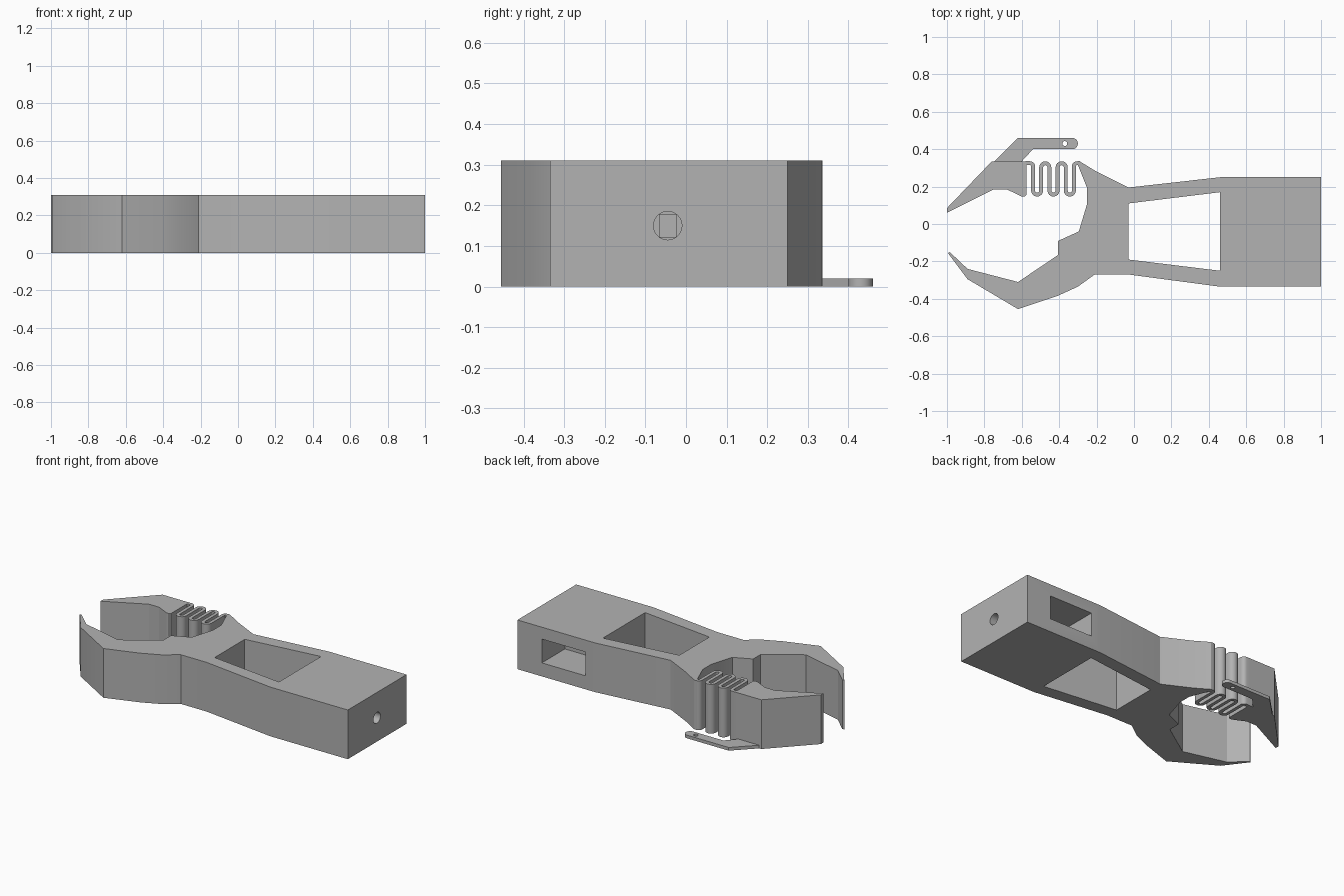
import bpy, bmesh, math
from mathutils import Vector

cube = bpy.data.objects.get("Cube")
if cube:
    bpy.data.objects.remove(cube, do_unlink=True)

HEIGHT = 0.31
COLOUR = (0.45, 0.45, 0.45, 1)

grey = bpy.data.materials.new("plain grey")
grey.use_nodes = True
grey.diffuse_color = COLOUR
grey.node_tree.nodes["Principled BSDF"].inputs["Base Color"].default_value = COLOUR


def prism(name, outline, z0=0, z1=HEIGHT):
    """Extrude a flat outline upwards."""
    bm = bmesh.new()
    face = bm.faces.new([bm.verts.new((x, y, z0)) for x, y in outline])
    top = bmesh.ops.extrude_face_region(bm, geom=[face])["geom"]
    verts = [v for v in top if isinstance(v, bmesh.types.BMVert)]
    bmesh.ops.translate(bm, verts=verts, vec=(0, 0, z1 - z0))
    bmesh.ops.recalc_face_normals(bm, faces=bm.faces)
    mesh = bpy.data.meshes.new(name)
    bm.to_mesh(mesh)
    bm.free()
    mesh.materials.append(grey)
    obj = bpy.data.objects.new(name, mesh)
    bpy.context.collection.objects.link(obj)
    return obj


def box(name, x0, x1, y0, y1, z0, z1):
    return prism(name, [(x0, y0), (x1, y0), (x1, y1), (x0, y1)], z0, z1)


def arc(cx, cy, r, start, end, steps=8):
    angles = [math.radians(start + (end - start) * i / steps) for i in range(steps + 1)]
    return [(cx + r * math.cos(a), cy + r * math.sin(a)) for a in angles]


def cut(obj, cutters):
    """Subtract the cutters, then remove them."""
    for c in cutters:
        c.hide_render = True
        mod = obj.modifiers.new(c.name, 'BOOLEAN')
        mod.operation, mod.solver, mod.object = 'DIFFERENCE', 'EXACT', c
    graph = bpy.context.evaluated_depsgraph_get()
    mesh = bpy.data.meshes.new_from_object(obj.evaluated_get(graph))
    obj.modifiers.clear()
    obj.data = mesh
    for c in cutters:
        bpy.data.objects.remove(c, do_unlink=True)


# Handle with the fixed jaw
body = prism("handle_and_fixed_jaw", [
    (-0.31, 0.335), (-0.29, 0.335), (-0.2, 0.28), (-0.03, 0.195), (0.46, 0.25),
    (1, 0.25), (1, -0.335), (0.46, -0.335), (-0.03, -0.27), (-0.21, -0.27),
    (-0.3, -0.335), (-0.41, -0.385), (-0.62, -0.455), (-0.89, -0.295),
    (-0.995, -0.155), (-0.985, -0.15), (-0.89, -0.24), (-0.62, -0.31),
    (-0.405, -0.165), (-0.405, -0.09), (-0.295, -0.04), (-0.25, 0.11),
    (-0.25, 0.19), (-0.3, 0.315)])

# Openings: large window, side pocket, round end hole and a narrow channel
window = prism("window_cutter", [(-0.03, 0.11), (0.46, 0.17), (0.46, -0.25), (-0.03, -0.19)],
               -0.1, HEIGHT + 0.1)
pocket = box("pocket_cutter", 0.525, 0.83, 0.02, 0.4, 0.085, 0.235)
hole = prism("hole_cutter", arc(0, 0, 0.035, 0, 345, 23), 0, 0.3)
hole.rotation_euler = (0, math.pi / 2, 0)
hole.location = (0.8, -0.045, 0.15)
channel = box("channel_cutter", 0.4, 0.85, -0.065, -0.025, 0.122, 0.178)
cut(body, [window, pocket, hole, channel])

# Moving jaw
prism("moving_jaw", [
    (-1, 0.06), (-1, 0.085), (-0.76, 0.335), (-0.575, 0.335), (-0.575, 0.155),
    (-0.585, 0.147), (-0.6, 0.147), (-0.68, 0.185), (-0.75, 0.185)])

# Folded spring joining the jaws: a ribbon along a winding path
PITCH, HALF = 0.0438, 0.0105
rods, r = 6, PITCH / 2
first = -0.54
low, high = 0.157, 0.325
path = [(-0.58, high)] + arc(first - 0.015, high - 0.015, 0.015, 90, 0, 5)
for k in range(rods - 1):
    cx = first + PITCH * (k + 0.5)
    if k % 2 == 0:
        path += arc(cx, low + r, r, 180, 360)
    else:
        path += arc(cx, high - r, r, 180, 0)
last = first + PITCH * (rods - 1)
path += arc(last + 0.015, high - 0.015, 0.015, 180, 90, 5) + [(-0.29, high)]
left, right = [], []
for i, p in enumerate(path):
    before, after = Vector(path[max(i - 1, 0)]), Vector(path[min(i + 1, len(path) - 1)])
    d = (after - before).normalized()
    n = Vector((-d.y, d.x)) * HALF
    left.append(Vector(p) + n)
    right.append(Vector(p) - n)
spring = prism("folded_spring", left + right[::-1])

# Thin pull tab at the base of the moving jaw
tab = prism("pull_tab", [(-0.76, 0.334), (-0.745, 0.335), (-0.62, 0.46)]
            + arc(-0.33, 0.43, 0.03, 90, -90, 10)
            + [(-0.54, 0.4), (-0.6, 0.335), (-0.6, 0.3), (-0.72, 0.3)], 0, 0.02)
cut(tab, [prism("tab_hole_cutter", arc(-0.37, 0.43, 0.013, 0, 340, 17), -0.05, 0.1)])

# Smooth the rounded parts, keeping edges sharp
for obj in (body, spring, tab):
    bpy.ops.object.select_all(action='DESELECT')
    obj.select_set(True)
    bpy.context.view_layer.objects.active = obj
    bpy.ops.object.shade_smooth_by_angle(angle=math.radians(28))
